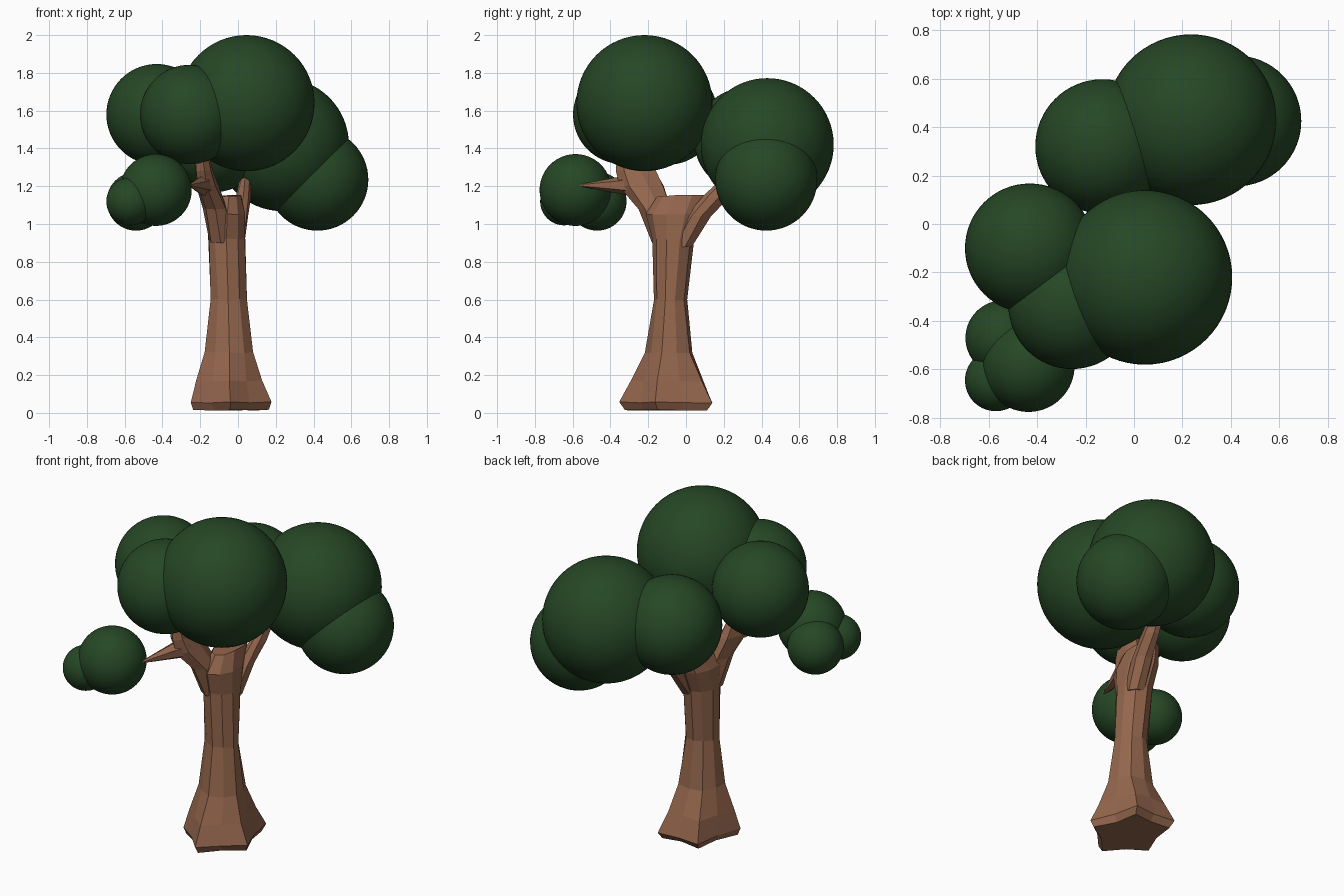
import bpy, bmesh, math, random
from mathutils import Vector

random.seed(4)
if "Cube" in bpy.data.objects:
    bpy.data.objects.remove(bpy.data.objects["Cube"])


def material(name, color):
    m = bpy.data.materials.new(name)
    m.use_nodes = True
    m.diffuse_color = color
    m.node_tree.nodes["Principled BSDF"].inputs["Base Color"].default_value = color
    return m


bark = material("brown bark", (0.30, 0.135, 0.075, 1))
leaf = material("dark green leaves", (0.019, 0.063, 0.019, 1))


def add_object(name, bm, mat, smooth=False):
    mesh = bpy.data.meshes.new(name)
    bmesh.ops.recalc_face_normals(bm, faces=bm.faces)
    for f in bm.faces:
        f.smooth = smooth
    bm.to_mesh(mesh)
    bm.free()
    mesh.materials.append(mat)
    obj = bpy.data.objects.new(name, mesh)
    bpy.context.collection.objects.link(obj)
    return obj


def loft(name, rings, sides, lobes=5, jitter=0.004):
    """Join level rings (x, y, z, radius x, radius y, lobe depth)."""
    bm = bmesh.new()
    loops = []
    for x, y, z, rx, ry, depth in rings:
        loop = []
        for i in range(sides):
            a = math.tau * i / sides - math.pi / 2
            k = 1 - depth * (1 - math.cos(lobes * (a + math.pi / 2))) / 2
            wobble = Vector([random.uniform(-jitter, jitter) for _ in range(3)])
            loop.append(bm.verts.new(Vector((x + rx * k * math.cos(a),
                                             y + ry * k * math.sin(a), z)) + wobble))
        loops.append(loop)
    for low, high in zip(loops, loops[1:]):
        for i in range(sides):
            j = (i + 1) % sides
            bm.faces.new((low[i], low[j], high[j], high[i]))
    bm.faces.new(loops[0])
    bm.faces.new(loops[-1])
    return add_object(name, bm, bark)


# Trunk with flared, lobed roots
loft("trunk", [
    (-0.04, -0.08, 0.015, 0.21, 0.24, 0.28),
    (-0.04, -0.08, 0.055, 0.225, 0.27, 0.25),
    (-0.045, -0.085, 0.17, 0.185, 0.21, 0.18),
    (-0.045, -0.085, 0.32, 0.135, 0.13, 0.06),
    (-0.05, -0.083, 0.60, 0.10, 0.086, 0.0),
    (-0.06, -0.07, 0.92, 0.10, 0.11, 0.0),
    (-0.06, -0.055, 1.05, 0.10, 0.155, 0.0),
    (-0.05, -0.01, 1.15, 0.07, 0.14, 0.0),
], 10)

# Two limbs of the fork
loft("front_limb", [
    (-0.09, -0.11, 0.90, 0.065, 0.07, 0.0),
    (-0.12, -0.16, 1.08, 0.068, 0.09, 0.0),
    (-0.165, -0.23, 1.20, 0.062, 0.12, 0.0),
    (-0.18, -0.26, 1.28, 0.048, 0.11, 0.0),
    (-0.20, -0.28, 1.42, 0.035, 0.08, 0.0),
], 7)
loft("back_limb", [
    (-0.02, -0.02, 0.88, 0.055, 0.06, 0.0),
    (0.0, 0.07, 1.04, 0.055, 0.07, 0.0),
    (0.025, 0.16, 1.14, 0.042, 0.07, 0.0),
    (0.04, 0.24, 1.24, 0.03, 0.05, 0.0),
], 7)

# Side twig, a tapering cone
start, tip = Vector((-0.175, -0.27, 1.205)), Vector((-0.255, -0.56, 1.205))
bm = bmesh.new()
bmesh.ops.create_cone(bm, cap_ends=True, segments=6, radius1=0.06, radius2=0.006,
                      depth=(tip - start).length)
twig = add_object("twig", bm, bark)
twig.location = (start + tip) / 2
twig.rotation_euler = (tip - start).to_track_quat("Z", "Y").to_euler()

# Round leaf clumps: name, centre, radius
clumps = [
    ("crown_clump", (0.045, -0.22, 1.64), 0.36),
    ("right_clump", (-0.43, -0.10, 1.58), 0.267),
    ("front_clump", (-0.255, -0.335, 1.58), 0.263),
    ("back_clump", (0.235, 0.43, 1.42), 0.352),
    ("back_left_clump", (0.42, 0.425, 1.235), 0.27),
    ("back_right_clump", (-0.13, 0.32, 1.445), 0.277),
    ("twig_clump", (-0.435, -0.585, 1.18), 0.19),
    ("twig_lower_clump", (-0.54, -0.47, 1.12), 0.155),
    ("twig_outer_clump", (-0.57, -0.645, 1.12), 0.127),
]
for name, centre, radius in clumps:
    bm = bmesh.new()
    bmesh.ops.create_uvsphere(bm, u_segments=64, v_segments=32, radius=radius)
    add_object(name, bm, leaf, smooth=True).location = centre
